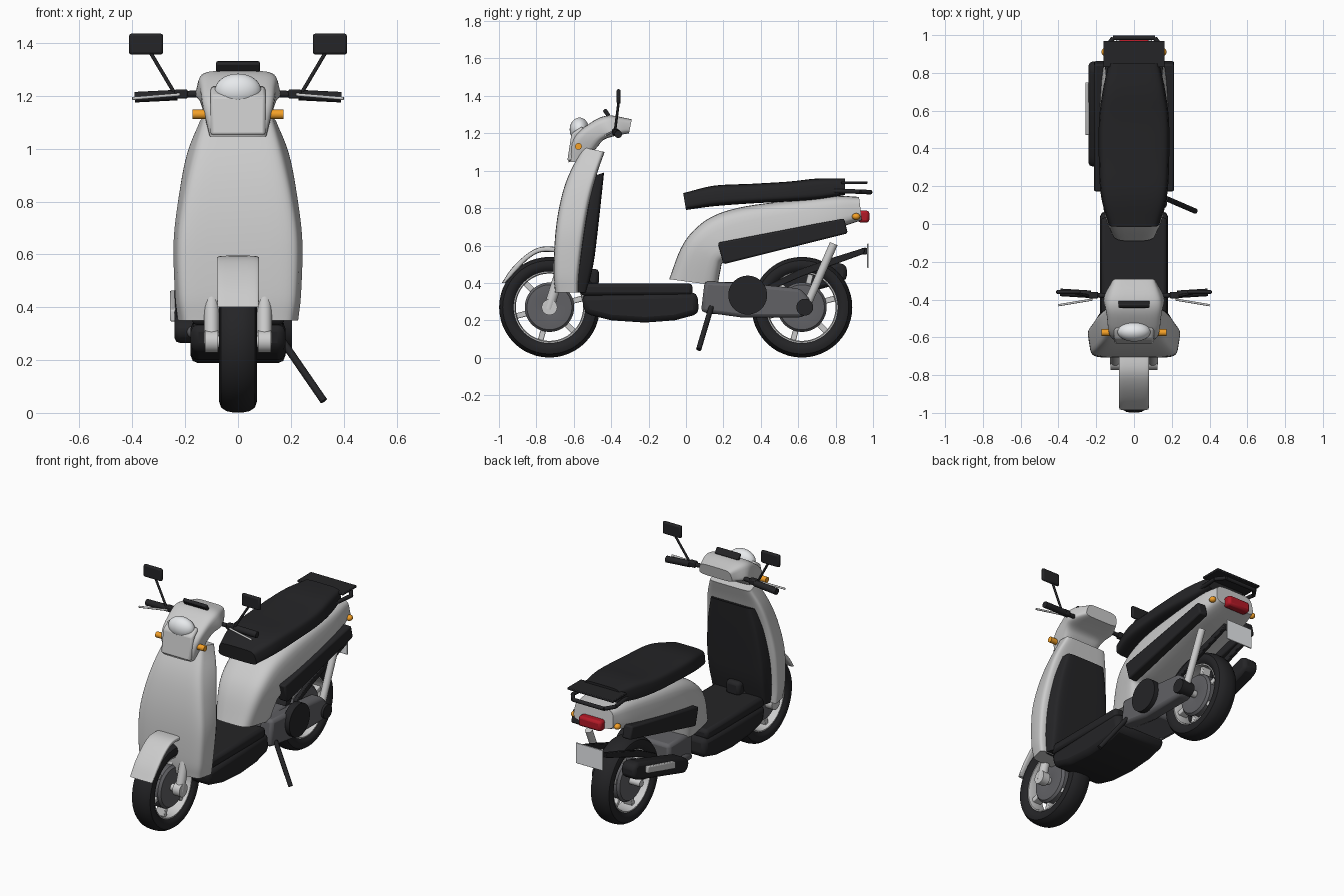
import bpy, bmesh, math
from mathutils import Vector, Matrix, Euler

if "Cube" in bpy.data.objects:
    bpy.data.objects.remove(bpy.data.objects["Cube"])

def material(name, r, g, b):
    m = bpy.data.materials.new(name)
    m.diffuse_color = (r, g, b, 1)
    m.use_nodes = True
    m.node_tree.nodes["Principled BSDF"].inputs["Base Color"].default_value = m.diffuse_color
    return m

BLACK = material("black plastic", .018, .018, .02)
DARK = material("dark metal", .12, .12, .13)
ORANGE = material("amber lens", .9, .35, .02)
RED = material("red lens", .45, .01, .02)
WHITE = material("clear lens", .8, .82, .84)
SILVER = material("silver", .6, .6, .6)

def finish(name, bm, mat=None, bevel=0, angle=38):
    bmesh.ops.recalc_face_normals(bm, faces=bm.faces)
    me = bpy.data.meshes.new(name)
    bm.to_mesh(me)
    bm.free()
    ob = bpy.data.objects.new(name, me)
    bpy.context.collection.objects.link(ob)
    me.polygons.foreach_set("use_smooth", [True] * len(me.polygons))
    me.set_sharp_from_angle(angle=math.radians(angle))
    if mat:
        me.materials.append(mat)
    if bevel:
        b = ob.modifiers.new("bevel", 'BEVEL')
        b.width, b.segments, b.limit_method = bevel, 2, 'ANGLE'
    return ob

def bridge(bm, rings, closed=False):
    n = len(rings[0])
    for i in range(len(rings) if closed else len(rings) - 1):
        a, b = rings[i], rings[(i + 1) % len(rings)]
        for j in range(n):
            k = (j + 1) % n
            bm.faces.new((a[j], a[k], b[k], b[j]))

def loft(name, secs, mat=None, power=5, n=32, sub=5):
    """Skin rounded sections (yA, zA, yB, zB, half width at A, half width at B)."""
    S = [Vector(s) for s in secs]
    P = [2 * S[0] - S[1]] + S + [2 * S[-1] - S[-2]]
    path = []
    for i in range(1, len(P) - 2):
        a, b, c, d = P[i - 1:i + 3]
        for k in range(sub):
            t = k / sub
            path.append(.5 * (2 * b + (c - a) * t + (2 * a - 5 * b + 4 * c - d) * t * t
                              + (3 * b - a - 3 * c + d) * t ** 3))
    path.append(S[-1])
    bm, rings = bmesh.new(), []
    for p in path:
        ring = []
        for j in range(n):
            t = 2 * math.pi * (j + .5) / n
            c, s = math.cos(t), math.sin(t)
            u = math.copysign(abs(c) ** (2 / power), c)
            f = .5 + .5 * math.copysign(abs(s) ** (2 / power), s)
            w = p[4] + (p[5] - p[4]) * f
            ring.append(bm.verts.new((u * w, p[0] + (p[2] - p[0]) * f, p[1] + (p[3] - p[1]) * f)))
        rings.append(ring)
    bridge(bm, rings)
    bm.faces.new(rings[0])
    bm.faces.new(rings[-1])
    return finish(name, bm, mat)

def lathe(name, profile, y, z, mat=None, n=48):
    """Revolve a closed (x, radius) loop about the x axis."""
    bm = bmesh.new()
    rings = [[bm.verts.new((x, y + r * math.cos(2 * math.pi * i / n), z + r * math.sin(2 * math.pi * i / n)))
              for x, r in profile] for i in range(n)]
    bridge(bm, rings, True)
    return finish(name, bm, mat)

def prism(name, pts, x0, x1, mat=None, bevel=.01):
    bm = bmesh.new()
    rings = [[bm.verts.new((x, y, z)) for y, z in pts] for x in (x0, x1)]
    bridge(bm, rings)
    bm.faces.new(rings[0])
    bm.faces.new(rings[1])
    return finish(name, bm, mat, bevel)

def box(name, loc, size, mat=None, rx=0, bevel=.006):
    bm = bmesh.new()
    bmesh.ops.create_cube(bm, size=1, matrix=Matrix.LocRotScale(Vector(loc), Euler((rx, 0, 0)), Vector(size)))
    return finish(name, bm, mat, bevel)

def ball(name, loc, radii, mat):
    bm = bmesh.new()
    bmesh.ops.create_uvsphere(bm, u_segments=28, v_segments=16, radius=1,
                              matrix=Matrix.LocRotScale(Vector(loc), None, Vector(radii)))
    return finish(name, bm, mat)

def cyl(name, a, b, r, mat=None, n=24):
    a, b = Vector(a), Vector(b)
    d = b - a
    bm = bmesh.new()
    bmesh.ops.create_cone(bm, cap_ends=True, segments=n, radius1=r, radius2=r, depth=d.length,
                          matrix=Matrix.Translation((a + b) / 2) @ d.to_track_quat('Z', 'Y').to_matrix().to_4x4())
    return finish(name, bm, mat)

# wheels: tyre, rim, hub, spokes
for tag, y in (("front", -.73), ("rear", .62)):
    half = [(.05, .19), (.064, .205), (.071, .228), (.064, .25), (.042, .264), (.015, .269)]
    lathe(tag + "_tyre", half + [(-x, r) for x, r in reversed(half)], y, .27, BLACK)
    lathe(tag + "_rim", [(.052, .196), (.052, .185), (.035, .18), (-.035, .18), (-.052, .185), (-.052, .196)], y, .27)
    lathe(tag + "_hub", [(.04, .001), (.055, .05), (.05, .12), (.035, .132), (-.035, .132),
                         (-.05, .12), (-.055, .05), (-.04, .001)], y, .27, DARK)
    for i in range(6):
        t = math.radians(60 * i + 15)
        box(f"{tag}_spoke_{i}", (0, y + .15 * math.cos(t), .27 + .15 * math.sin(t)), (.06, .085, .03), None, t, .004)
    cyl(tag + "_axle", (-.12, y, .27), (.12, y, .27), .022)

# front fender and fork
loft("front_fender", [(-.985, .40, -.965, .40, .078, .078), (-.93, .48, -.91, .46, .08, .08),
                      (-.85, .555, -.84, .53, .08, .08), (-.77, .593, -.77, .565, .08, .08),
                      (-.66, .59, -.66, .56, .08, .08)])
for s in (-1, 1):
    cyl("fork_leg", (s * .1, -.735, .26), (s * .1, -.66, .5), .028)
    cyl("fork_cap", (s * .075, -.73, .27), (s * .125, -.73, .27), .042)
cyl("steering_column", (0, -.66, .56), (0, -.5, 1.1), .035)

# leg shield and inner panel
loft("leg_shield", [(-.70, .35, -.575, .35, .205, .235), (-.708, .45, -.57, .45, .22, .245),
                    (-.70, .65, -.545, .65, .225, .25), (-.675, .82, -.515, .83, .2, .23),
                    (-.63, .97, -.475, .985, .165, .2), (-.55, 1.125, -.435, 1.10, .125, .15)], power=7)
loft("inner_panel", [(-.60, .35, -.53, .35, .2, .18), (-.58, .5, -.495, .5, .215, .19),
                     (-.56, .65, -.475, .65, .215, .19), (-.53, .82, -.455, .83, .195, .17),
                     (-.50, .97, -.438, .99, .16, .135)], BLACK, 7)
box("panel_hook", (0, -.5, .43), (.1, .07, .09), BLACK, 0, .02)

# handlebar cowl, lamp, instruments
loft("handlebar_cowl", [(-.628, 1.045, -.54, 1.05, .105, .11), (-.605, 1.17, -.475, 1.125, .135, .13),
                        (-.52, 1.25, -.44, 1.165, .14, .15), (-.42, 1.295, -.38, 1.185, .14, .168),
                        (-.29, 1.275, -.305, 1.20, .105, .12)])
prism("lamp_surround", [(-.635, 1.05), (-.612, 1.2), (-.55, 1.24), (-.55, 1.06)], -.105, .105, None, .012)
ball("headlight", (0, -.57, 1.22), (.088, .052, .064), WHITE)
box("instrument_visor", (0, -.425, 1.31), (.166, .022, .042), BLACK, .6)

# handlebars, levers, mirrors, indicators
for s in (-1, 1):
    cyl("handlebar", (s * .1, -.38, 1.21), (s * .26, -.375, 1.203), .013, BLACK)
    cyl("grip", (s * .23, -.372, 1.203), (s * .39, -.362, 1.195), .02, BLACK)
    box("switch_block", (s * .215, -.377, 1.207), (.05, .035, .035), BLACK)
    cyl("brake_lever", (s * .22, -.40, 1.205), (s * .4, -.43, 1.19), .006, SILVER)
    cyl("mirror_stem", (s * .24, -.38, 1.21), (s * .335, -.36, 1.37), .007, BLACK)
    box("mirror", (s * .348, -.36, 1.396), (.13, .022, .08), BLACK, 0, .01)
    cyl("front_indicator", (s * .12, -.575, 1.13), (s * .172, -.575, 1.13), .018, ORANGE)
    cyl("rear_indicator_stem", (s * .10, .9, .755), (s * .15, .91, .755), .01, BLACK)
    ball("rear_indicator", (s * .152, .91, .755), (.02, .022, .018), ORANGE)

# floorboard and belly pan
box("floorboard", (0, -.265, .365), (.35, .6, .065), BLACK, 0, .02)
prism("belly_pan", [(-.56, .335), (-.54, .235), (-.4, .2), (-.22, .188), (-.06, .2), (.07, .235), (.06, .35)],
      -.18, .18, BLACK, .03)

# rear body and side trims
loft("rear_body", [(-.09, .42, .17, .385, .12, .14), (-.03, .58, .185, .47, .145, .165),
                   (.04, .68, .2, .51, .155, .18), (.15, .76, .27, .53, .16, .19), (.32, .81, .40, .57, .165, .195),
                   (.6, .845, .62, .64, .16, .19), (.8, .865, .8, .69, .15, .175), (.925, .86, .94, .735, .13, .145)],
     power=4.5)
for s in (-1, 1):
    prism("side_trim", [(.17, .615), (.2, .5), (.865, .665), (.845, .745)], s * .15, s * .212, BLACK)

# seat, rear plate, grab rail
loft("seat", [(-.015, .88, 0, .79, .12, .14), (.15, .92, .15, .81, .165, .18), (.35, .93, .35, .825, .175, .192),
              (.55, .942, .55, .835, .175, .19), (.7, .958, .7, .845, .155, .172), (.85, .958, .85, .87, .125, .14)], BLACK)
box("rear_shelf", (0, .9, .936), (.325, .14, .014), BLACK, 0, .004)
rail = [(-.13, .7, .895), (-.15, .93, .888), (-.11, .985, .885), (.11, .985, .885), (.15, .93, .888), (.13, .7, .895)]
for i in range(5):
    cyl(f"grab_rail_{i}", rail[i], rail[i + 1], .012, BLACK)

# tail lamp, number plate and its stays
box("tail_light", (0, .95, .755), (.16, .06, .065), RED, 0, .015)
box("number_plate", (0, .973, .545), (.19, .008, .13), WHITE, 0, .002)
box("plate_bracket", (0, .955, .57), (.17, .03, .035), BLACK)
for s in (-1, 1):
    prism("plate_stay", [(.45, .36), (.62, .435), (.95, .555), (.96, .59), (.8, .54), (.6, .47), (.44, .39)],
          s * .08, s * .105, BLACK, .004)

# engine, drive case, shock
box("engine_block", (0, .22, .32), (.24, .24, .17), DARK, 0, .02)
prism("drive_case", [(.1, .41), (.35, .395), (.61, .37), (.665, .31), (.665, .25), (.62, .215), (.3, .215), (.08, .245)],
      .085, .175, DARK, .02)
cyl("drive_cover", (.16, .33, .335), (.205, .33, .335), .104, BLACK, 40)
cyl("rear_axle_cap", (.1, .635, .27), (.19, .635, .27), .045, BLACK)
cyl("rear_shock", (.135, .65, .29), (.135, .79, .61), .022)

# exhaust
prism("muffler", [(.3, .3), (.34, .26), (.8, .39), (.86, .42), (.86, .49), (.82, .51), (.36, .37), (.31, .34)],
      -.24, -.14, BLACK, .02)
prism("heat_shield", [(.47, .345), (.75, .42), (.75, .465), (.47, .39)], -.258, -.23, SILVER, .006)
cyl("exhaust_pipe", (-.1, .12, .25), (-.19, .36, .32), .022, DARK)

# side stand
cyl("side_stand", (.17, .135, .27), (.325, .068, .045), .014, BLACK)
